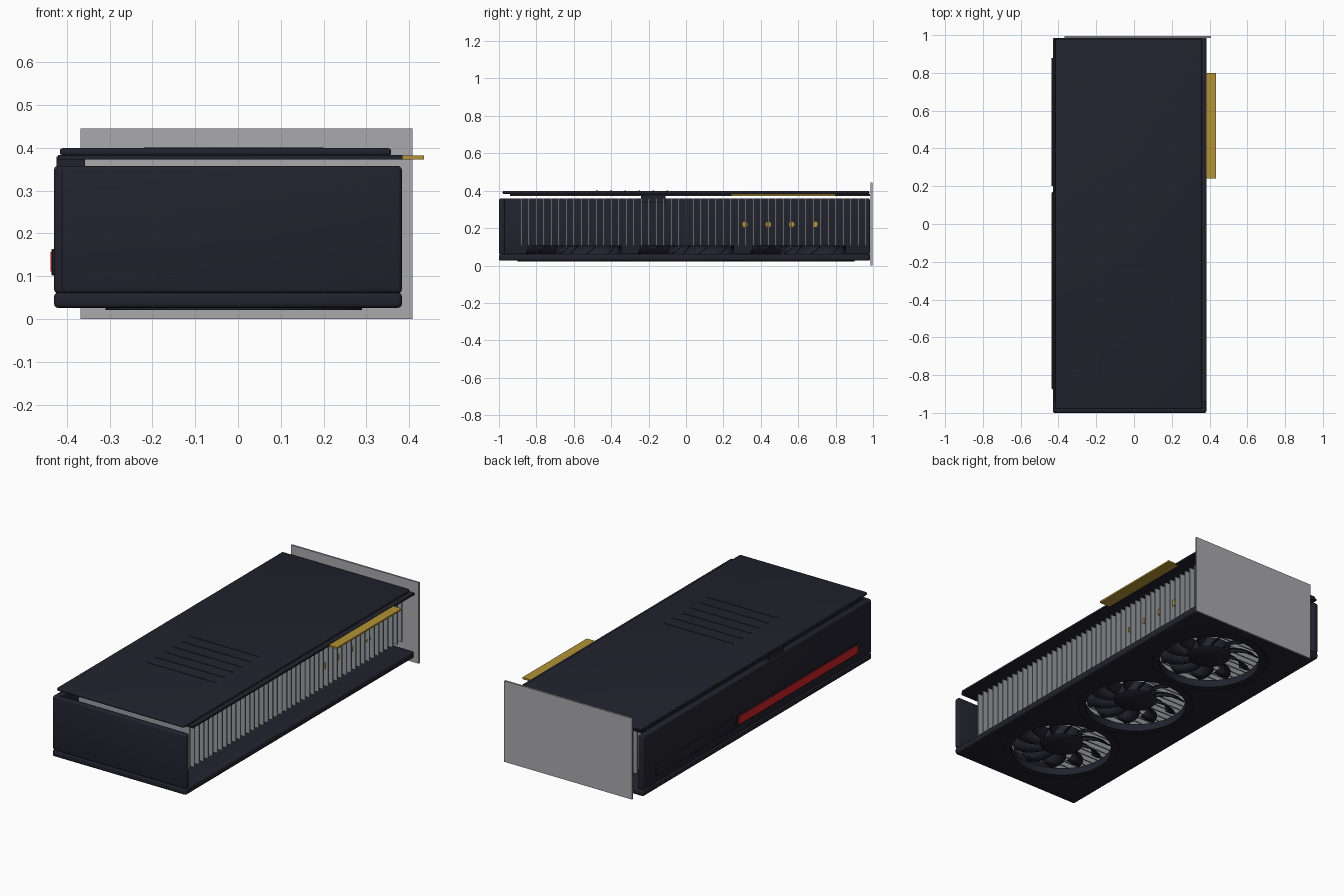
import bpy, bmesh, math
from mathutils import Matrix, Vector

if "Cube" in bpy.data.objects:
    bpy.data.objects.remove(bpy.data.objects["Cube"], do_unlink=True)


def material(name, rgb):
    m = bpy.data.materials.new(name)
    m.use_nodes = True
    m.diffuse_color = (*rgb, 1)
    m.node_tree.nodes["Principled BSDF"].inputs["Base Color"].default_value = (*rgb, 1)
    return m


DARK = material("charcoal plastic", (0.016, 0.016, 0.027))
GREY = material("bracket steel", (0.40, 0.40, 0.42))
FIN = material("fin aluminium", (0.32, 0.34, 0.36))
GOLD = material("gold contact", (0.45, 0.29, 0.035))
RED = material("red light strip", (0.62, 0.015, 0.02))
FANS = (-0.6, 0, 0.6)
FAN_X = -0.01


def finish(name, bm, mat):
    mesh = bpy.data.meshes.new(name)
    bmesh.ops.recalc_face_normals(bm, faces=bm.faces)
    bm.to_mesh(mesh)
    bm.free()
    mesh.materials.append(mat)
    ob = bpy.data.objects.new(name, mesh)
    bpy.context.collection.objects.link(ob)
    return ob


def activate(ob):
    bpy.ops.object.select_all(action="DESELECT")
    ob.select_set(True)
    bpy.context.view_layer.objects.active = ob


def smooth(ob, degrees=35):
    activate(ob)
    bpy.ops.object.shade_smooth_by_angle(angle=math.radians(degrees))


def add_box(bm, xs, ys, zs):
    lo, hi = Vector((xs[0], ys[0], zs[0])), Vector((xs[1], ys[1], zs[1]))
    mat = Matrix.Translation((lo + hi) / 2) @ Matrix.Diagonal((*(hi - lo), 1))
    bmesh.ops.create_cube(bm, size=1, matrix=mat)


def box(name, mat, xs, ys, zs, bevel=0):
    bm = bmesh.new()
    add_box(bm, xs, ys, zs)
    if bevel:
        bmesh.ops.bevel(bm, geom=bm.edges[:], offset=bevel, segments=3,
                        profile=0.5, affect="EDGES")
    ob = finish(name, bm, mat)
    if bevel:
        smooth(ob)
    return ob


def lathe(name, mat, profile, y, steps=64):
    """Revolve a closed (radius, z) profile about a fan axis."""
    bm = bmesh.new()
    vs = [bm.verts.new((r, 0, z)) for r, z in profile]
    edges = [bm.edges.new((vs[i], vs[(i + 1) % len(vs)])) for i in range(len(vs))]
    bmesh.ops.spin(bm, geom=vs + edges, cent=(0, 0, 0), axis=(0, 0, 1),
                   angle=math.tau, steps=steps, use_duplicate=False)
    bmesh.ops.remove_doubles(bm, verts=bm.verts, dist=0.0002)
    bmesh.ops.translate(bm, verts=bm.verts, vec=(FAN_X, y, 0))
    ob = finish(name, bm, mat)
    smooth(ob)
    return ob


def fan_blades(name, y, count=11, rows=6):
    """Swept, pitched blades around one hub."""
    bm = bmesh.new()
    for k in range(count):
        grid = []
        for i in range(rows):
            t = i / (rows - 1)
            r = 0.1 + 0.155 * t
            mid = k * math.tau / count + 0.35 * t * t
            half = 0.17 - 0.03 * t
            row = []
            for s in (-1, 0, 1):
                a = mid + s * half
                z = 0.08 + s * 0.024 - 0.003 * (1 - s * s)
                row.append(bm.verts.new((FAN_X + r * math.cos(a), y + r * math.sin(a), z)))
            grid.append(row)
        for a, b in zip(grid, grid[1:]):
            for j in range(2):
                bm.faces.new((a[j], b[j], b[j + 1], a[j + 1]))
    ob = finish(name, bm, DARK)
    smooth(ob)
    mod = ob.modifiers.new("thickness", "SOLIDIFY")
    mod.thickness = 0.006
    mod.offset = 0


# Fan shroud with three round openings
shroud = box("fan_shroud", DARK, (-0.43, 0.383), (-1, 0.985), (0.026, 0.062), 0.01)
bm = bmesh.new()
for y in FANS:
    bmesh.ops.create_cone(bm, cap_ends=True, segments=64, radius1=0.27, radius2=0.27,
                          depth=0.3, matrix=Matrix.Translation((FAN_X, y, 0.04)))
cutter = finish("fan_hole_cutter", bm, DARK)
cutter.hide_render = True
cut = shroud.modifiers.new("fan holes", "BOOLEAN")
cut.operation = "DIFFERENCE"
cut.solver = "EXACT"
cut.object = cutter
activate(shroud)
bpy.ops.object.modifier_apply(modifier=cut.name)
bpy.data.objects.remove(cutter, do_unlink=True)
smooth(shroud)

# Fans: rim, hub and blades
for i, y in enumerate(FANS, 1):
    lathe(f"fan_rim_{i}", DARK,
          [(0.262, 0.021), (0.3, 0.021), (0.3, 0.028), (0.272, 0.028),
           (0.272, 0.062), (0.262, 0.062)], y)
    lathe(f"fan_hub_{i}", DARK,
          [(0, 0.045), (0.095, 0.045), (0.11, 0.055), (0.11, 0.105), (0, 0.105)], y)
    fan_blades(f"fan_blades_{i}", y)

# Closed end and side walls
box("front_wall", DARK, (-0.415, 0.383), (-1, -0.968), (0.06, 0.358), 0.01)
box("side_wall", DARK, (-0.43, -0.395), (-0.998, 0.985), (0.06, 0.358), 0.01)
box("side_trim", DARK, (-0.436, -0.425), (0.2, 0.88), (0.102, 0.164), 0.003)
box("light_strip_frame", DARK, (-0.434, -0.425), (-0.875, 0.17), (0.102, 0.164), 0.003)
box("light_strip", RED, (-0.438, -0.428), (-0.87, 0.165), (0.111, 0.156))

# Heatsink fins
bm = bmesh.new()
FIN_COUNT = 47
for i in range(FIN_COUNT):
    y = -0.88 + i * 1.84 / (FIN_COUNT - 1)
    add_box(bm, (-0.35, 0.325), (y - 0.004, y + 0.004), (0.108, 0.358))
finish("heatsink_fins", bm, FIN)

# Heat pipes through the fins
bm = bmesh.new()
for i in range(4):
    place = Matrix.Translation((-0.01, 0.315 + i * 0.125, 0.22)) @ Matrix.Rotation(math.pi / 2, 4, "Y")
    bmesh.ops.create_cone(bm, cap_ends=True, segments=20, radius1=0.017, radius2=0.017,
                          depth=0.64, matrix=place)
smooth(finish("heat_pipes", bm, GOLD))

# Circuit board, edge connector and power socket
box("circuit_board", DARK, (-0.42, 0.384), (-0.94, 0.985), (0.373, 0.383))
box("edge_connector", GOLD, (0.37, 0.435), (0.24, 0.8), (0.3725, 0.3815))
box("power_socket", DARK, (-0.424, -0.358), (-0.24, -0.11), (0.335, 0.38))

# Backplate with a group of thin vents
box("backplate", DARK, (-0.416, 0.358), (-0.98, 0.98), (0.382, 0.399), 0.006)
bm = bmesh.new()
for i in range(6):
    y = -0.475 + i * 0.075
    add_box(bm, (-0.22, 0.2), (y - 0.005, y + 0.005), (0.397, 0.401))
finish("backplate_vents", bm, DARK)

# Mounting bracket
box("mounting_bracket", GREY, (-0.368, 0.408), (0.986, 0.996), (0, 0.445))
